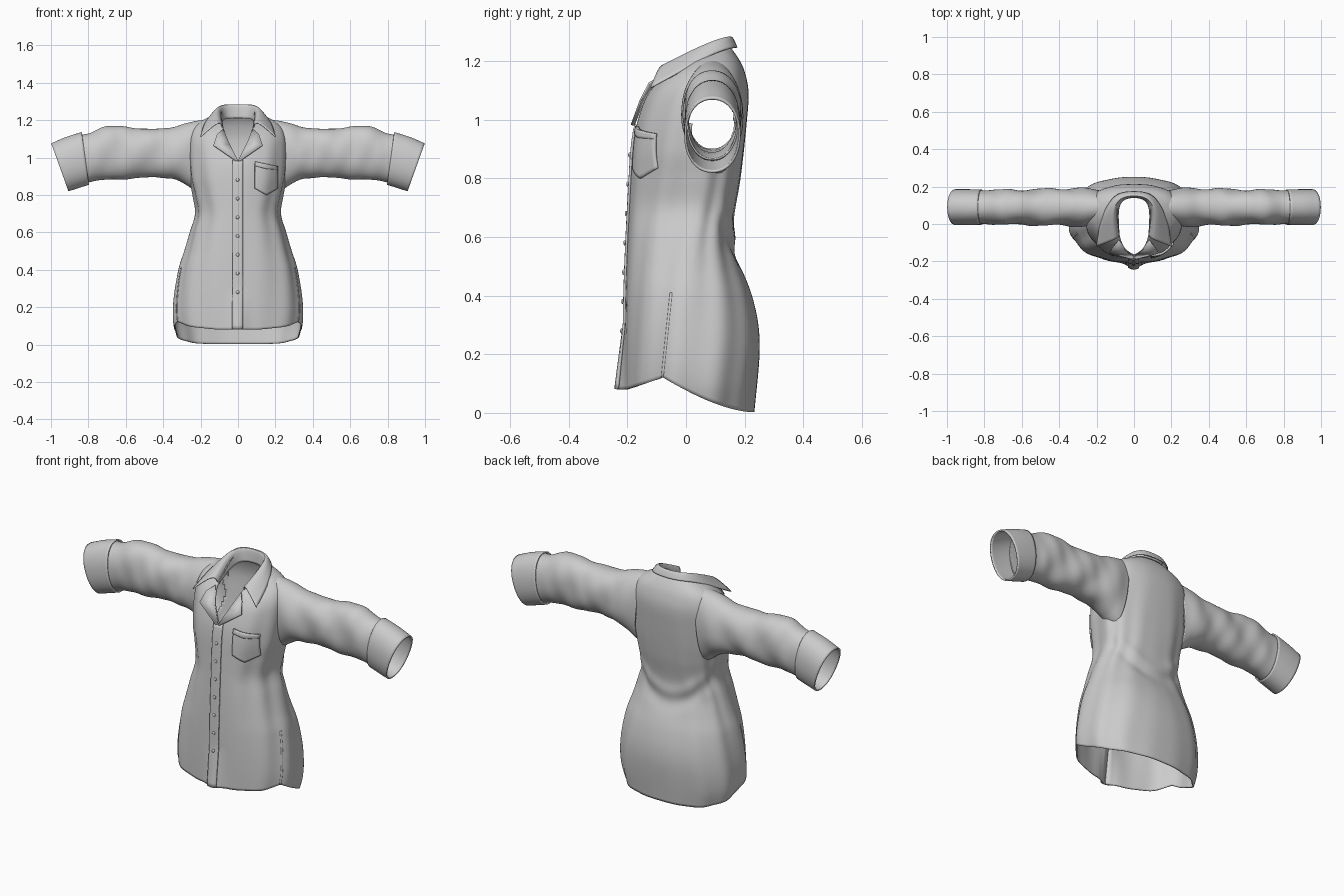
import bpy, bmesh, math
from math import sin, cos, pi, exp
from mathutils import Vector

if "Cube" in bpy.data.objects:
    bpy.data.objects.remove(bpy.data.objects["Cube"])

cloth = bpy.data.materials.new("grey_cloth")
cloth.use_nodes = True
cloth.diffuse_color = (0.6, 0.6, 0.6, 1)
cloth.node_tree.nodes["Principled BSDF"].inputs["Base Color"].default_value = (0.6, 0.6, 0.6, 1)


def curve(table, t):
    """Smooth interpolation through (key, value) pairs."""
    n = len(table)
    t = min(max(t, table[0][0]), table[-1][0])
    i = next(k for k in range(n - 1) if t <= table[k + 1][0])

    def slope(k):
        a, b = table[max(k - 1, 0)], table[min(k + 1, n - 1)]
        return (b[1] - a[1]) / (b[0] - a[0])
    (x0, y0), (x1, y1) = table[i], table[i + 1]
    h = x1 - x0
    s = (t - x0) / h
    s2, s3 = s * s, s ** 3
    return ((2 * s3 - 3 * s2 + 1) * y0 + (s3 - 2 * s2 + s) * h * slope(i)
            + (3 * s2 - 2 * s3) * y1 + (s3 - s2) * h * slope(i + 1))


def sheet(name, fn, nu, nv, wrap=False, mirror=False, subdiv=0, thick=0.006, hole=None):
    """Cloth surface from fn(u, v), u and v in 0..1, without faces centred in the hole."""
    bm = bmesh.new()
    cols = nu if wrap else nu + 1
    rows = [[bm.verts.new(fn(i / nu, j / nv)) for i in range(cols)] for j in range(nv + 1)]
    for j in range(nv):
        for i in range(nu):
            k = (i + 1) % cols
            bm.faces.new((rows[j][i], rows[j][k], rows[j + 1][k], rows[j + 1][i]))
    if hole:
        cut = [f for f in bm.faces if hole(f.calc_center_median())]
        bmesh.ops.delete(bm, geom=cut, context='FACES')
    bmesh.ops.recalc_face_normals(bm, faces=bm.faces)
    me = bpy.data.meshes.new(name)
    bm.to_mesh(me)
    bm.free()
    ob = bpy.data.objects.new(name, me)
    bpy.context.collection.objects.link(ob)
    me.materials.append(cloth)
    if mirror:
        ob.modifiers.new("mirror", "MIRROR")
    if subdiv:
        sub = ob.modifiers.new("subdivide", "SUBSURF")
        sub.levels = sub.render_levels = subdiv
        sub.boundary_smooth = 'PRESERVE_CORNERS'
    solid = ob.modifiers.new("thickness", "SOLIDIFY")
    solid.thickness, solid.offset = thick, 0
    smooth(ob)
    return ob


def smooth(ob):
    bpy.ops.object.select_all(action='DESELECT')
    ob.select_set(True)
    bpy.context.view_layer.objects.active = ob
    bpy.ops.object.shade_smooth_by_angle(angle=math.radians(60))


# Torso profiles by height: half width, front, back, middle, neck opening
WIDTH = [(0, .315), (.1, .342), (.22, .342), (.4, .312), (.5, .28), (.6, .25), (.7, .222),
         (.8, .236), (.9, .255), (1.08, .258), (1.15, .24), (1.19, .2), (1.22, .14), (1.245, .09)]
FRONT = [(0, -.205), (.4, -.203), (.8, -.185), (.95, -.172), (1.05, -.145), (1.1, -.12),
         (1.15, -.075), (1.2, 0), (1.245, .06)]
BACK = [(0, .23), (.2, .248), (.3, .244), (.4, .222), (.5, .185), (.58, .16), (.66, .16),
        (.8, .183), (1, .205), (1.1, .21), (1.17, .195), (1.21, .175), (1.245, .15)]
MIDDLE = [(0, .02), (.5, .02), (.8, .05), (1.1, .06), (1.245, .1)]
OPENING = [(.98, 0), (1.07, .045), (1.15, .075), (1.2, .085), (1.245, .088)]
ROUND = 0.86
TOP = 1.245


def power(x, e):
    return math.copysign(abs(x) ** e, x)


def torso_point(a, z):
    """a runs around the body from the front centre."""
    mid = curve(MIDDLE, z)
    depth = mid - curve(FRONT, z) if cos(a) > 0 else curve(BACK, z) - mid
    x = curve(WIDTH, z) * power(sin(a), ROUND)
    y = mid - depth * power(cos(a), ROUND)
    side = abs(sin(a))
    # Hanging folds, the slack fold across the lower back, and the front edge kicking out
    fold = .005 * side * sin(11 * abs(pi - a) + 5 * z) * min(1, max(0, (1.2 - z) * 3))
    if cos(a) < 0:
        sag = z - .6 - 3 * x * x
        fold += -cos(a) * (.008 * exp(-(sag / .035) ** 2) - .008 * exp(-((sag + .07) / .04) ** 2))
    else:
        y -= .04 * max(0, 1 - z / .3) * exp(-(x / .045) ** 2)
    return Vector((x + fold * sin(a), y - fold * cos(a), z))


def hem(y):
    if y < -.08:
        return .12 - .04 * min(1, (-.08 - y) / .12)
    return .12 * (1 - min(1, (y + .08) / .31)) ** 1.6 + .003


def torso(u, v):
    low = hem(torso_point(u * 2 * pi, .08).y)
    z = low + (TOP - low) * v
    gap = min(1, max(0, curve(OPENING, z)) / curve(WIDTH, z))
    d = math.asin(gap ** (1 / ROUND))
    return torso_point(d + (2 * pi - 2 * d) * u, z)


def armhole(p):
    return abs(p.x) > .15 and ((p.y - .09) / .075) ** 2 + ((p.z - 1) / .14) ** 2 < 1


sheet("shirt_body", torso, 112, 90, hole=armhole)


def front_y(x, z):
    s = min(1, abs(x) / curve(WIDTH, z)) ** (1 / ROUND)
    return torso_point(math.asin(s), z).y


# Sleeves: stations of top x, top z, bottom x, bottom z, half depth
STATIONS = [(.17, 1.2, .21, .81, .088), (.28, 1.182, .27, .85, .1), (.39, 1.15, .36, .893, .096),
            (.56, 1.157, .52, .893, .092), (.71, 1.163, .68, .885, .09), (.8, 1.125, .76, .878, .087),
            (.86, 1.12, .815, .865, .085)]


def tube(stations, ripple):
    n = len(stations) - 1

    def fn(u, v):
        xt, zt, xb, zb, ry = [curve([(i / n, s[k]) for i, s in enumerate(stations)], v)
                              for k in range(5)]
        b = u * 2 * pi
        top, bottom = Vector((xt, .09, zt)), Vector((xb, .09, zb))
        c, s = power(cos(b), .92), power(sin(b), .92)
        # Long diagonal creases with softer short ones towards the cuff
        f = ripple * sin(pi * min(1, v * 1.1)) * (
            sin(27 * xt + 3.2 * cos(b) + .8 * sin(b)) + .6 * v * sin(58 * xt - 2 * cos(b)))
        return (top + bottom) / 2 + (top - bottom) / 2 * c * (1 + f * 5) + Vector((0, ry * s + f * s, 0))
    return fn


sheet("sleeves", tube(STATIONS, .0055), 56, 70, wrap=True, mirror=True)

# Turned-back cuffs
CUFF = [(.835, 1.132, .798, .858, .09), (.92, 1.105, .855, .84, .092), (.997, 1.072, .908, .823, .092)]
sheet("cuffs", tube(CUFF, 0), 56, 12, wrap=True, mirror=True, thick=.008)

# Collar: stand base, fold and falling edge, from back centre to front point
COLLAR = [[(0, .145, 1.21), (0, .152, 1.305), (0, .176, 1.245)],
          [(.06, .135, 1.21), (.07, .142, 1.308), (.095, .166, 1.248)],
          [(.085, .09, 1.2), (.102, .095, 1.295), (.145, .095, 1.228)],
          [(.085, .02, 1.18), (.105, .02, 1.262), (.182, .01, 1.18)],
          [(.08, -.06, 1.145), (.09, -.08, 1.21), (.2, -.12, 1.11)]]
sheet("collar", lambda u, v: COLLAR[round(u * 4)][round(v * 2)], 4, 2, mirror=True, subdiv=3)

# Lapels folded back beside the neck opening
LAPEL = [[(0, -.178, .982), (.045, -.142, 1.07), (.08, -.085, 1.15)],
         [(.012, -.186, .982), (.132, -.156, 1.065), (.112, -.125, 1.125)]]
sheet("lapels", lambda u, v: LAPEL[round(u)][round(v * 2)], 1, 2, mirror=True)


# Button placket following the front edge
def placket(u, v):
    x, z = -.03 + .056 * u, .082 + .903 * v
    return (x, front_y(x, z) - .007, z)


sheet("button_placket", placket, 6, 40, thick=.008)

# Buttons
for i in range(7):
    z = .28 + .1 * i
    bpy.ops.mesh.primitive_uv_sphere_add(segments=16, ring_count=8, radius=.009,
                                         location=(-.002, front_y(0, z) - .012, z))
    ob = bpy.context.object
    ob.name = f"button_{i + 1}"
    ob.scale.y = .6
    ob.data.materials.append(cloth)
    smooth(ob)


# Chest pocket with pointed bottom and a top band
def pocket(u, v):
    x = .09 + .12 * u
    low = .8 + .035 * abs(2 * u - 1)
    z = low + (.978 - .025 * u - low) * v
    return (x, front_y(x, z) - .008 - .006 * sin(pi * u) * v, z)


def pocket_band(u, v):
    x, y, z = pocket(u, .84 + .16 * v)
    return (x, y - .005, z)


sheet("chest_pocket", pocket, 12, 14, thick=.01)
sheet("pocket_band", pocket_band, 12, 3)


# Raised side seams above the hem
def side_seam(u, v):
    z = .12 + .29 * v
    y = -.08 + .03 * v + .008 * (u - .5)
    mid = curve(MIDDLE, z)
    c = ((mid - y) / (mid - curve(FRONT, z))) ** (1 / ROUND)
    p = torso_point(math.acos(min(1, c)), z)
    return (p.x + .001, p.y, z)


sheet("side_seams", side_seam, 2, 16, mirror=True)
